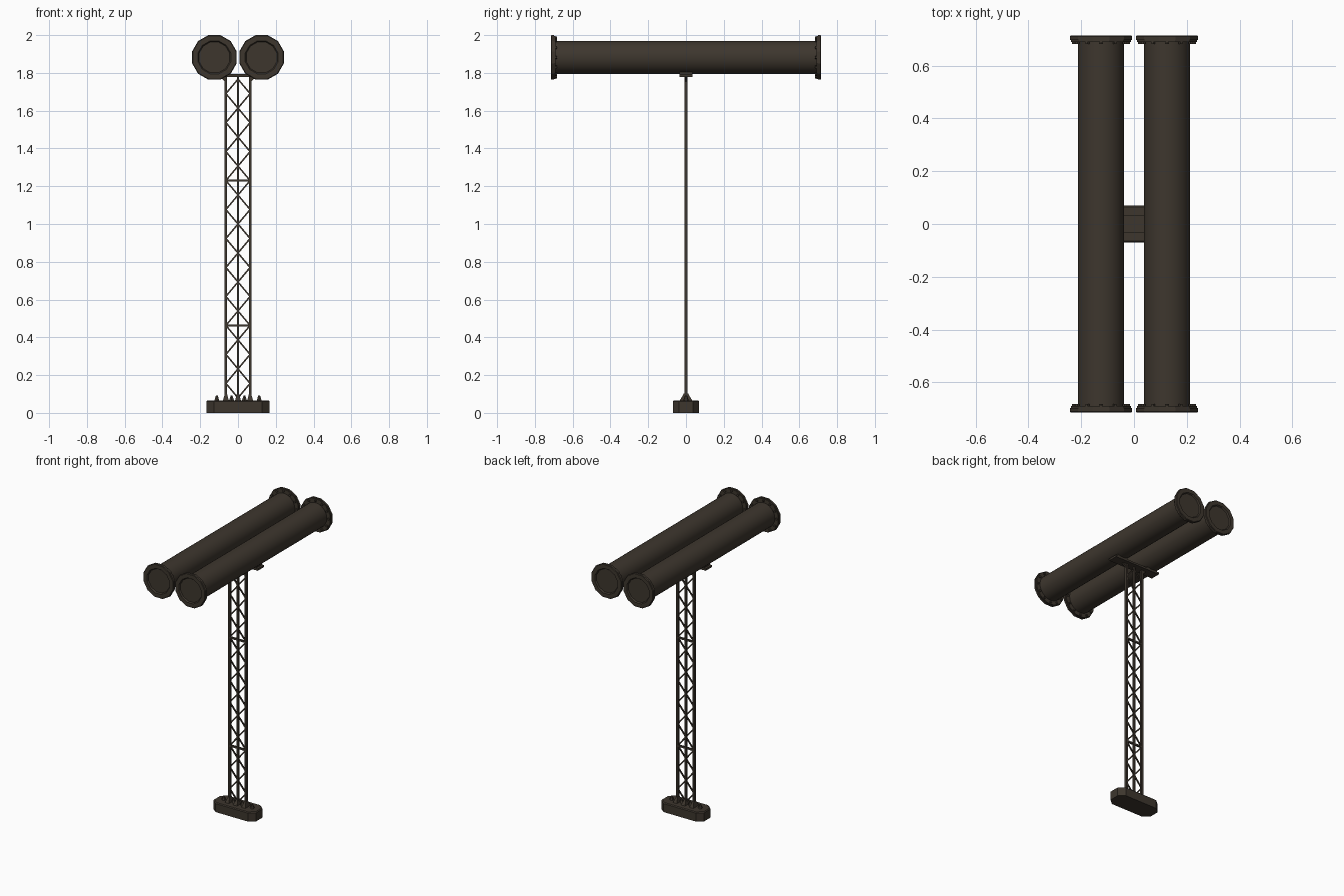
import bpy, bmesh, math
from mathutils import Matrix, Vector

if "Cube" in bpy.data.objects:
    bpy.data.objects.remove(bpy.data.objects["Cube"])

mat = bpy.data.materials.new("dark_brown_metal")
mat.diffuse_color = (0.047, 0.037, 0.027, 1)
mat.use_nodes = True
mat.node_tree.nodes["Principled BSDF"].inputs["Base Color"].default_value = mat.diffuse_color


def finish(bm, name, smooth=False):
    bmesh.ops.recalc_face_normals(bm, faces=bm.faces)
    me = bpy.data.meshes.new(name)
    bm.to_mesh(me)
    bm.free()
    me.materials.append(mat)
    ob = bpy.data.objects.new(name, me)
    bpy.context.collection.objects.link(ob)
    if smooth:
        bpy.ops.object.select_all(action='DESELECT')
        ob.select_set(True)
        bpy.context.view_layer.objects.active = ob
        bpy.ops.object.shade_smooth_by_angle(angle=math.radians(35))
    return ob


def box(bm, c, s):
    m = Matrix.Translation(c) @ Matrix.Diagonal((*s, 1))
    bmesh.ops.create_cube(bm, size=1, matrix=m)


def bar(bm, a, b, t):
    # square strut between two points in the xz plane
    a, b = Vector(a), Vector(b)
    d = b - a
    m = (Matrix.Translation((a + b) / 2)
         @ Matrix.Rotation(math.atan2(d.x, d.z), 4, 'Y')
         @ Matrix.Diagonal((t, t, d.length, 1)))
    bmesh.ops.create_cube(bm, size=1, matrix=m)


def lathe_y(bm, cx, cz, prof, n, flip=1):
    # rings of (radius, y) joined along y, closed at both ends
    rings = []
    for r, y in prof:
        rings.append([bm.verts.new((cx + r * math.cos((i + .5) * math.tau / n), flip * y,
                                    cz + r * math.sin((i + .5) * math.tau / n))) for i in range(n)])
    for p, q in zip(rings, rings[1:]):
        for i in range(n):
            j = (i + 1) % n
            bm.faces.new((p[i], p[j], q[j], q[i]))
    bm.faces.new(rings[0])
    bm.faces.new(rings[-1])


def prism(bm, outline, z0, z1, z2, inset):
    # vertical prism whose top edge is chamfered
    rows = [[bm.verts.new((x * k, y * l, z)) for x, y in outline]
            for z, k, l in ((z0, 1, 1), (z1, 1, 1), (z2, 1 - inset / .17, 1 - inset / .07))]
    n = len(outline)
    for p, q in zip(rows, rows[1:]):
        for i in range(n):
            bm.faces.new((p[i], p[(i + 1) % n], q[(i + 1) % n], q[i]))
    bm.faces.new(rows[0])
    bm.faces.new(rows[-1])


CZ = 1.882
R12 = 0.118 / math.cos(math.pi / 12)

for side, x in (("left", -0.125), ("right", 0.125)):
    # long tube
    bm = bmesh.new()
    lathe_y(bm, x, CZ, [(0.088, -0.695), (0.088, 0.695)], 32)
    finish(bm, side + "_tube", True)
    for end, f in (("front", -1), ("back", 1)):
        # twelve-sided end flange with recessed cover
        bm = bmesh.new()
        lathe_y(bm, x, CZ, [(R12 - .004, 0.690), (R12 - .004, 0.698), (R12, 0.698), (R12, 0.711),
                            (R12 - .004, 0.715), (0.09, 0.715), (0.084, 0.706)], 12, f)
        finish(bm, f"{side}_{end}_flange")
        # bolt heads behind the flange
        bm = bmesh.new()
        for i in range(12):
            a = i * math.tau / 12
            lathe_y(bm, x + .103 * math.cos(a), CZ + .103 * math.sin(a),
                    [(0.008, 0.682), (0.008, 0.692)], 6, f)
        finish(bm, f"{side}_{end}_bolts")

# cradle beam under the tubes, with pads
bm = bmesh.new()
box(bm, (0, 0, 1.786), (0.36, 0.07, 0.014))
for s in (-1, 1):
    box(bm, (s * .125, 0, 1.797), (0.08, 0.07, 0.018))
finish(bm, "cradle_beam")

# triangular brackets from the posts to the beam
bm = bmesh.new()
for s in (-1, 1):
    tri = [(s * .066, 1.75), (s * .066, 1.782), (s * .10, 1.782)]
    lo = [bm.verts.new((x, -.006, z)) for x, z in tri]
    hi = [bm.verts.new((x, .006, z)) for x, z in tri]
    bm.faces.new(lo)
    bm.faces.new(hi)
    for i in range(3):
        j = (i + 1) % 3
        bm.faces.new((lo[i], lo[j], hi[j], hi[i]))
finish(bm, "beam_brackets")

# mast posts
bm = bmesh.new()
for x in (-.064, 0, .064):
    box(bm, (x, 0, 0.922), (0.013, 0.018, 1.724))
finish(bm, "mast_posts")

# horizontal rails
bm = bmesh.new()
for z in (0.463, 1.23):
    box(bm, (0, 0, z), (0.128, 0.012, 0.012))
finish(bm, "mast_rails")

# mirrored zigzag lattice
bm = bmesh.new()
step = 0.0767
for k in range(-5, 17):
    z0, z1 = 0.463 + k * step, 0.463 + (k + 1) * step
    xa, xb = (.064, 0) if k % 2 == 0 else (0, .064)
    for s in (-1, 1):
        bar(bm, (s * xa, 0, z0), (s * xb, 0, z1), 0.008)
finish(bm, "mast_lattice")

# footing with cut corners
bm = bmesh.new()
X, Y = 0.168, 0.07
outline = [(-X, -.036), (-.128, -Y), (.128, -Y), (X, -.036),
           (X, .036), (.128, Y), (-.128, Y), (-X, .036)]
prism(bm, outline, 0, 0.06, 0.066, 0.006)
finish(bm, "footing")

# tapered post feet
bm = bmesh.new()
for x in (-.064, 0, .064):
    bmesh.ops.create_cone(bm, cap_ends=True, segments=4, radius1=.7071, radius2=.24, depth=1,
                          matrix=Matrix.Translation((x, 0, .083)) @ Matrix.Diagonal((.032, .068, .038, 1))
                          @ Matrix.Rotation(math.pi / 4, 4, 'Z'))
finish(bm, "post_feet")

# anchor bolts
bm = bmesh.new()
for x in (-.112, -.034, .034, .112):
    bmesh.ops.create_cone(bm, cap_ends=True, segments=6, radius1=.015, radius2=.006, depth=.026,
                          matrix=Matrix.Translation((x, 0, .078)))
finish(bm, "anchor_bolts")
